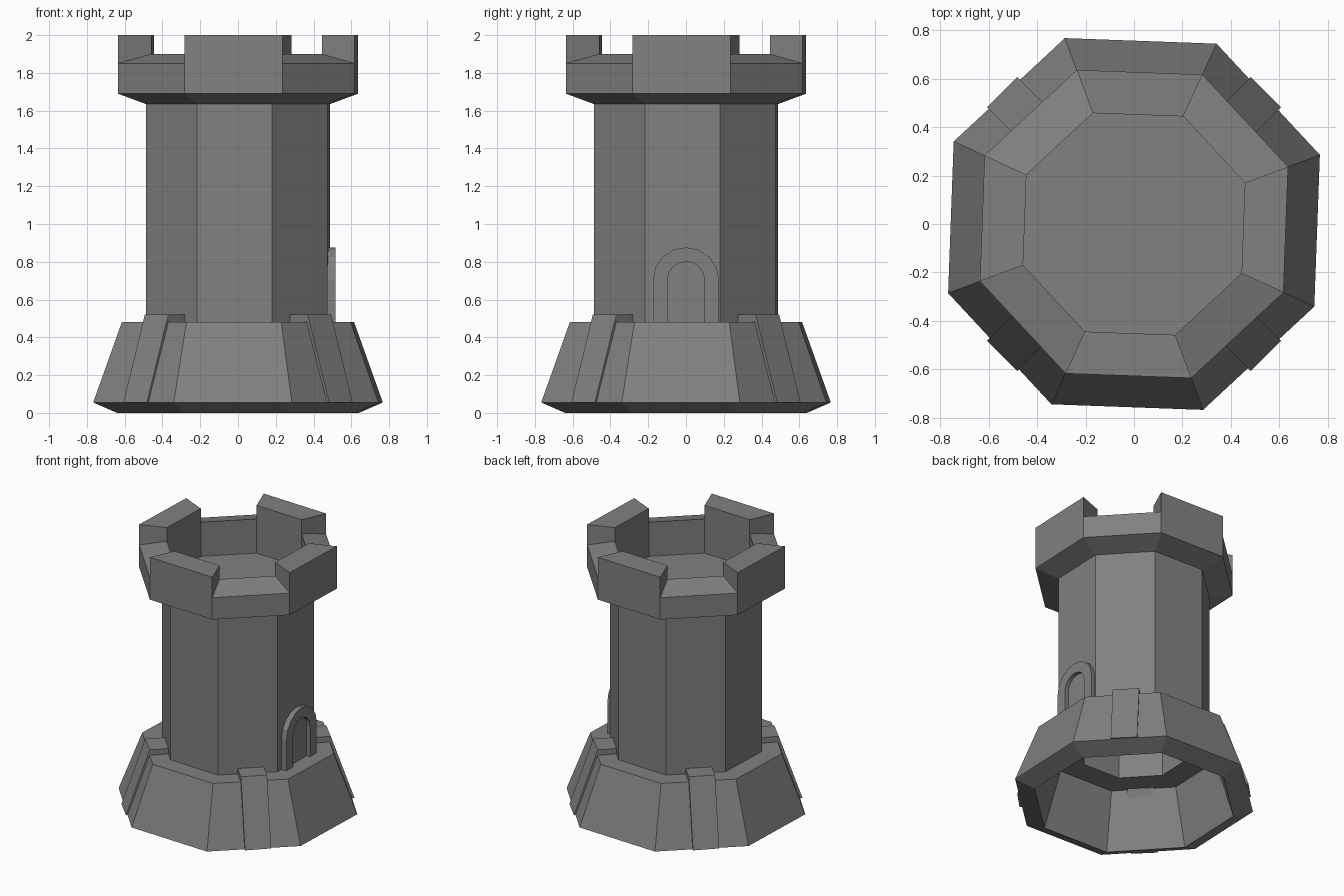
import bpy, bmesh, math

if "Cube" in bpy.data.objects:
    bpy.data.objects.remove(bpy.data.objects["Cube"])

stone = bpy.data.materials.new("grey stone")
stone.diffuse_color = (0.22, 0.22, 0.22, 1)
stone.use_nodes = True
stone.node_tree.nodes["Principled BSDF"].inputs["Base Color"].default_value = stone.diffuse_color
START = math.radians(20.4)  # turn of the octagon


def add(name, verts, faces):
    me = bpy.data.meshes.new(name)
    me.from_pydata(verts, [], faces)
    bm = bmesh.new()
    bm.from_mesh(me)
    bmesh.ops.recalc_face_normals(bm, faces=bm.faces)
    bm.to_mesh(me)
    bm.free()
    me.materials.append(stone)
    ob = bpy.data.objects.new(name, me)
    bpy.context.collection.objects.link(ob)
    return ob


def corner(r, z, k):
    a = START + k * math.pi / 4
    return (r * math.cos(a), r * math.sin(a), z)


def lathe(name, profile):
    """Octagonal body from (radius, z) pairs, capped at both ends."""
    verts = [corner(r, z, k) for r, z in profile for k in range(8)]
    n = len(profile)
    faces = [(i * 8 + k, i * 8 + (k + 1) % 8, i * 8 + 8 + (k + 1) % 8, i * 8 + 8 + k)
             for i in range(n - 1) for k in range(8)]
    faces += [tuple(range(8)), tuple(range(n * 8 - 8, n * 8))]
    return add(name, verts, faces)


# Hollow flared foot, shaft and crown floor in one continuous body
lathe("tower_body", [
    (0.38, 1.55), (0.38, 0.40), (0.56, 0.40), (0.683, 0.0), (0.818, 0.055),
    (0.656, 0.48), (0.52, 0.48), (0.52, 1.635), (0.488, 1.65)])

# Crown wall: full-height merlons on the axis sides, sloped gaps between
verts, faces = [], []
for k in range(8):
    out_top, in_top = (1.85, 1.90) if k % 2 == 0 else (2.0, 2.0)
    b = len(verts)
    for j in (k, k + 1):
        verts += [corner(0.52, 1.635, j), corner(0.678, 1.69, j),
                  corner(0.678, out_top, j), corner(0.488, in_top, j),
                  corner(0.488, 1.65, j)]
    faces += [(b + i, b + i + 1, b + i + 6, b + i + 5) for i in range(4)]
    if k % 2:  # exposed merlon ends, from gap slope to top
        for s in (0, 5):
            j = k + (s > 0)
            c = len(verts)
            verts += [corner(0.678, 1.85, j), corner(0.488, 1.90, j)]
            faces.append((c, c + 1, b + s + 3, b + s + 2))
crown = add("crown_wall", verts, faces)
bm = bmesh.new()
bm.from_mesh(crown.data)
bmesh.ops.remove_doubles(bm, verts=bm.verts, dist=0.0005)
bmesh.ops.recalc_face_normals(bm, faces=bm.faces)
bm.to_mesh(crown.data)
bm.free()

# Buttresses on the four diagonal sides
side = [(0.77, 0.055), (0.61, 0.52), (0.47, 0.52), (0.47, 0.46), (0.70, 0.055)]
for i in range(4):
    a = math.pi / 4 + i * math.pi / 2
    ob = add("buttress", [(d, y, z) for y in (-0.088, 0.088) for d, z in side],
             [tuple(range(5)), tuple(range(5, 10))] +
             [(k, (k + 1) % 5, 5 + (k + 1) % 5, 5 + k) for k in range(5)])
    ob.rotation_euler.z = a


def arch(r, steps=8):
    pts = [(r, 0.48)]
    pts += [(r * math.cos(t * math.pi / steps), 0.705 + r * 0.98 * math.sin(t * math.pi / steps))
            for t in range(steps + 1)]
    return pts + [(-r, 0.48)]


# Doorway surround on the right side
outer, inner = arch(0.175), arch(0.098)
n = len(outer)
rings = [[(x, y, z) for y, z in p] for p, x in
         ((outer, 0.465), (outer, 0.515), (inner, 0.515), (inner, 0.465))]
faces = [(r * n + k, r * n + k + 1, (r + 1) % 4 * n + k + 1, (r + 1) % 4 * n + k)
         for r in range(4) for k in range(n - 1)]
faces += [tuple(r * n + e for r in range(4)) for e in (0, n - 1)]
add("door_surround", sum(rings, []), faces)

# Door leaf set back in the arch
add("door", [(x, y, z) for x in (0.478, 0.487) for y, z in inner],
    [tuple(range(n)), tuple(range(n, 2 * n))] +
    [(k, (k + 1) % n, n + (k + 1) % n, n + k) for k in range(n)])
